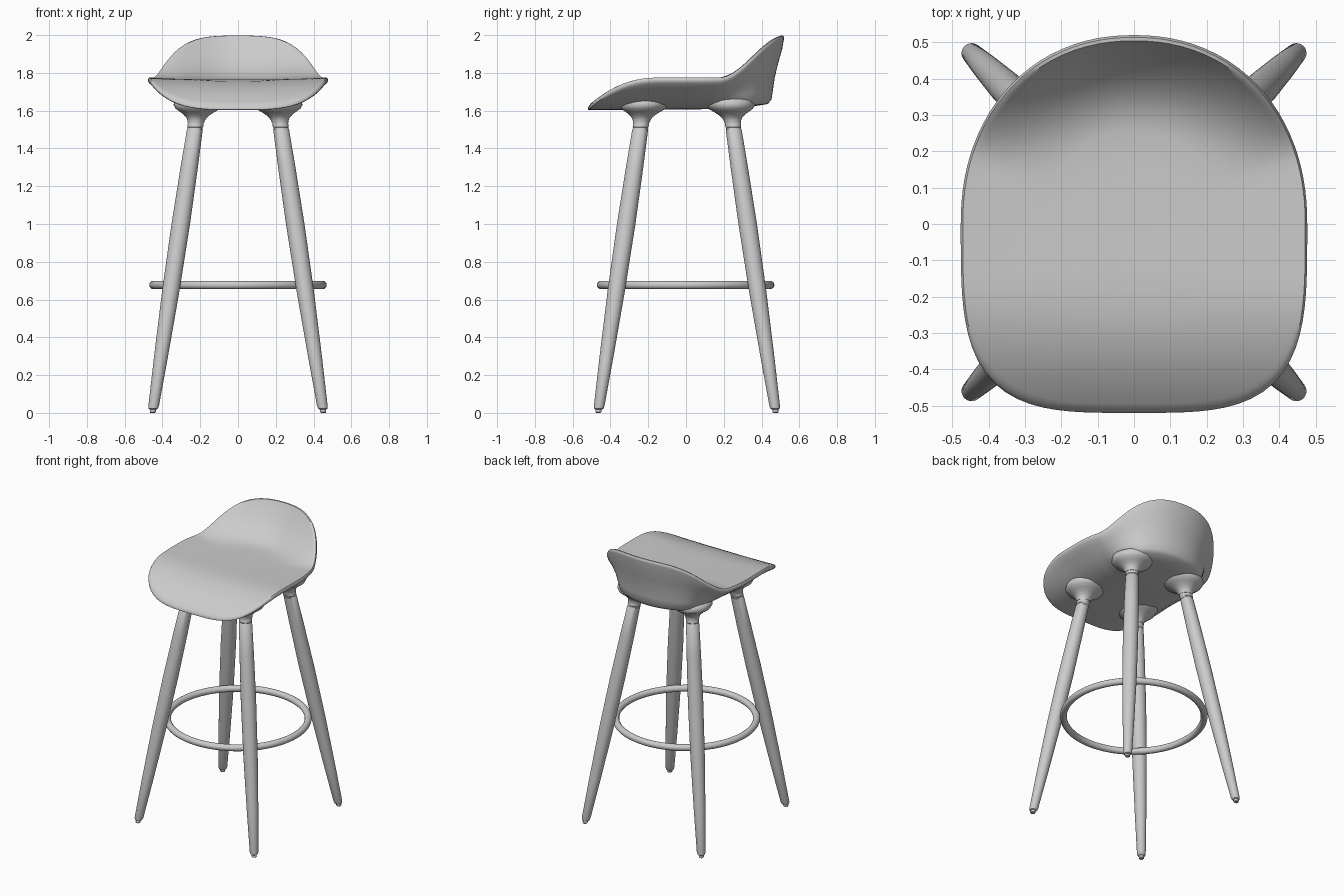
import bpy, bmesh, math

if "Cube" in bpy.data.objects:
    bpy.data.objects.remove(bpy.data.objects["Cube"])

SEG = 96


def loft(name, rings, angle=35):
    """Skin a stack of closed rings and cap both ends."""
    bm = bmesh.new()
    loops = [[bm.verts.new(p) for p in ring] for ring in rings]
    n = len(rings[0])
    for a, b in zip(loops, loops[1:]):
        for i in range(n):
            j = (i + 1) % n
            bm.faces.new((a[i], a[j], b[j], b[i]))
    bm.faces.new(loops[0])
    bm.faces.new(loops[-1])
    bmesh.ops.recalc_face_normals(bm, faces=bm.faces)
    mesh = bpy.data.meshes.new(name)
    bm.to_mesh(mesh)
    bm.free()
    ob = bpy.data.objects.new(name, mesh)
    bpy.context.collection.objects.link(ob)
    smooth(ob, angle)
    return ob


def smooth(ob, angle=35):
    bpy.ops.object.select_all(action='DESELECT')
    ob.select_set(True)
    bpy.context.view_layer.objects.active = ob
    bpy.ops.object.shade_smooth_by_angle(angle=math.radians(angle))


def ease(a, b, v):
    t = min(1, max(0, (v - a) / (b - a)))
    return t * t * (3 - 2 * t)


# --- Seat: rounded outline, front lip rolled down, back swept up ---
FLAT, BASE = 1.775, 1.605


def outline(k):
    a = 2 * math.pi * k / SEG
    c, s = math.cos(a), math.sin(a)
    e = 2.15 if s > 0 else 3.6
    r = (abs(c / 0.477) ** e + abs(s / 0.52) ** e) ** (-1 / e)
    return r * c, r * s


def rim_z(y):
    if y < 0:
        return FLAT - 0.15 * max(0, (-y - 0.15) / 0.37) ** 2.2
    return FLAT + 0.225 * ease(0.18, 0.54, y)


def top_z(s, py):
    dip = 0.012 * (1 - s * s)
    if py < 0:
        return rim_z(py * s) - dip
    return FLAT + (rim_z(py) - FLAT) * max(0, (s - 0.5) / 0.47) ** 2 - dip


pts = [outline(k) for k in range(SEG)]
rings = []
for s in (0.06, 0.2, 0.35, 0.5, 0.6, 0.7, 0.78, 0.85, 0.91, 0.95, 0.97):
    rings.append([(x * s, y * s, top_z(s, y)) for x, y in pts])
# rounded rim
for s, d in ((0.988, 0.0), (1.0, 0.01), (0.997, 0.02)):
    rings.append([(x * s, y * s, rim_z(y) - d) for x, y in pts])
# underside: shallow bowl at front and sides, steep wall at the back
side = [(.98, .93), (.92, .78), (.84, .58), (.74, .37), (.63, .2), (.5, .08), (.35, .02), (.06, 0)]
back = [(.98, .87), (.94, .67), (.905, .47), (.885, .28), (.87, .14), (.83, .08), (.65, .04), (.06, 0)]
for (s0, h0), (s1, h1) in zip(side, back):
    ring = []
    for x, y in pts:
        w = ease(0.12, 0.45, y)
        s, h = s0 + (s1 - s0) * w, h0 + (h1 - h0) * w
        ring.append((x * s, y * s, BASE + (rim_z(y) - 0.022 - BASE) * h))
    rings.append(ring)
loft("seat", rings, 50)


# --- Legs, sockets and feet: circles stacked along a splayed axis ---
def splayed(name, sx, sy, profile, angle=35):
    rings = []
    for z, r in profile:
        t = z / 1.53
        cx = sx * (0.452 + (0.224 - 0.452) * t)
        cy = sy * (0.47 + (0.243 - 0.47) * t) + 0.005
        rings.append([(cx + r * math.cos(2 * math.pi * i / 32),
                       cy + r * math.sin(2 * math.pi * i / 32), z) for i in range(32)])
    return loft(name, rings, angle)


LEG = [(0.018, 0.018), (0.022, 0.024), (0.035, 0.028), (0.3, 0.037), (0.65, 0.046),
       (1.0, 0.049), (1.3, 0.046), (1.5, 0.042), (1.504, 0.039), (1.51, 0.039),
       (1.514, 0.042), (1.545, 0.042)]
SOCKET = [(1.535, 0.044), (1.55, 0.047), (1.565, 0.056), (1.58, 0.072), (1.595, 0.094),
          (1.61, 0.118), (1.63, 0.132), (1.655, 0.13), (1.69, 0.08)]
FOOT = [(0.0, 0.012), (0.004, 0.016), (0.03, 0.016)]

for sy, row in ((-1, "front"), (1, "back")):
    for sx, hand in ((-1, "left"), (1, "right")):
        splayed(f"{row}_{hand}_leg", sx, sy, LEG)
        splayed(f"{row}_{hand}_socket", sx, sy, SOCKET, 60)
        splayed(f"{row}_{hand}_foot", sx, sy, FOOT)

# --- Footrest ring ---
bpy.ops.mesh.primitive_torus_add(major_radius=0.448, minor_radius=0.022, major_segments=80,
                                 minor_segments=16, location=(0, -0.002, 0.677))
ring = bpy.context.object
ring.name = "footrest_ring"
smooth(ring)
